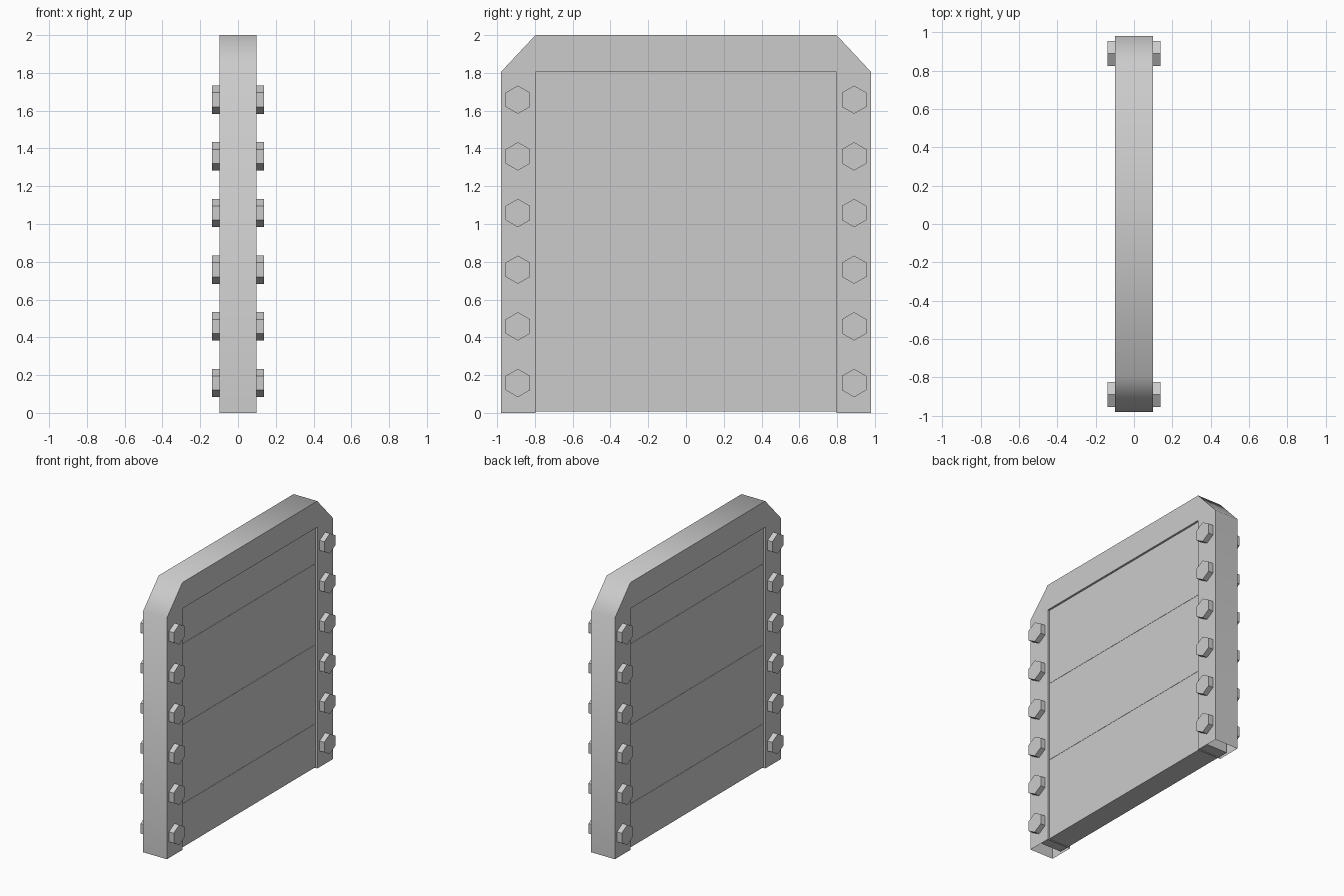
import bpy, bmesh, math

if "Cube" in bpy.data.objects:
    bpy.data.objects.remove(bpy.data.objects["Cube"])


def prism(name, profile, x0, x1, open_bottom=False):
    """Extrude a closed (y, z) profile along x."""
    bm = bmesh.new()
    face = bm.faces.new([bm.verts.new((x0, y, z)) for y, z in profile])
    ext = bmesh.ops.extrude_face_region(bm, geom=[face])["geom"]
    moved = [v for v in ext if isinstance(v, bmesh.types.BMVert)]
    bmesh.ops.translate(bm, vec=(x1 - x0, 0, 0), verts=moved)
    bmesh.ops.recalc_face_normals(bm, faces=bm.faces)
    if open_bottom:
        low = [f for f in bm.faces if all(v.co.z < 0.001 for v in f.verts)]
        bmesh.ops.delete(bm, geom=low, context='FACES_ONLY')
    mesh = bpy.data.meshes.new(name)
    bm.to_mesh(mesh)
    bm.free()
    ob = bpy.data.objects.new(name, mesh)
    bpy.context.collection.objects.link(ob)
    return ob


# Arched frame with clipped corners, hollow under the legs
half = [(0.797, 0), (0.98, 0), (0.98, 1.805), (0.797, 2.0)]
outline = half + [(-y, z) for y, z in reversed(half)]
outline += [(-0.797, 1.805), (0.797, 1.805)]
frame = prism("frame", outline, -0.098, 0.098, open_bottom=True)
bpy.context.view_layer.objects.active = frame
frame.select_set(True)
bpy.ops.object.shade_smooth_by_angle(angle=math.radians(60))
frame.select_set(False)

# Horizontal planks, slightly uneven in thickness, tucked into the frame
levels = [0.008, 0.333, 0.63, 0.924, 1.23, 1.53, 1.83]
for i, (z0, z1) in enumerate(zip(levels, levels[1:])):
    t = 0.085 - 0.002 * (i % 2)
    prism(f"plank_{i + 1}", [(-0.88, z0), (0.88, z0), (0.88, z1), (-0.88, z1)], -t, t)

# Hexagonal bolt heads on both faces of both legs
for sx in (-1, 1):
    for y in (-0.89, 0.89):
        for i in range(6):
            z = 0.158 + 0.3 * i
            hexagon = [(y + 0.075 * math.cos(math.radians(30 + 60 * k)),
                        z + 0.075 * math.sin(math.radians(30 + 60 * k))) for k in range(6)]
            prism("bolt", hexagon, sx * 0.09, sx * 0.137)
